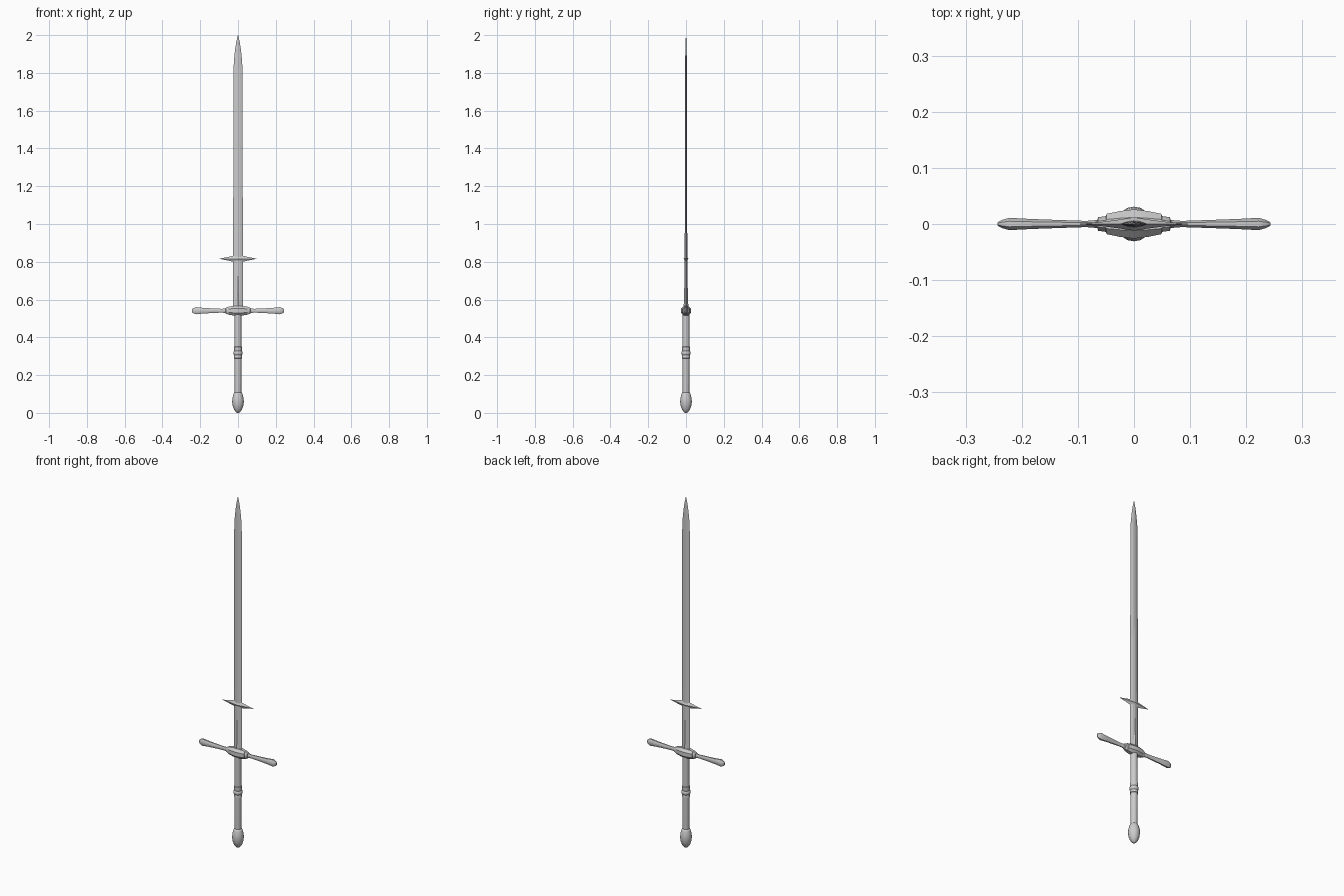
import bpy, bmesh, math

if "Cube" in bpy.data.objects:
    bpy.data.objects.remove(bpy.data.objects["Cube"])


def loft(name, sections, smooth=True):
    """Skin a list of equal-length point rings and cap both ends."""
    bm = bmesh.new()
    rings = [[bm.verts.new(p) for p in s] for s in sections]
    n = len(rings[0])
    for a, b in zip(rings, rings[1:]):
        for i in range(n):
            j = (i + 1) % n
            bm.faces.new((a[i], a[j], b[j], b[i]))
    bm.faces.new(rings[0][::-1])
    bm.faces.new(rings[-1])
    bmesh.ops.remove_doubles(bm, verts=bm.verts, dist=1e-6)
    bmesh.ops.recalc_face_normals(bm, faces=bm.faces)
    mesh = bpy.data.meshes.new(name)
    bm.to_mesh(mesh)
    bm.free()
    ob = bpy.data.objects.new(name, mesh)
    bpy.context.collection.objects.link(ob)
    if smooth:
        bpy.ops.object.select_all(action='DESELECT')
        ob.select_set(True)
        bpy.context.view_layer.objects.active = ob
        bpy.ops.object.shade_smooth_by_angle(angle=math.radians(35))
    return ob


def lathe(name, profile, n=16):
    turn = [2 * math.pi * i / n for i in range(n)]
    return loft(name, [[(r * math.cos(t), r * math.sin(t), z) for t in turn]
                       for r, z in profile])


def blade_ring(w, t, z):
    # bevelled edges around a flat-ish centre with a shallow ridge
    return [(w, 0, z), (w * .4, t * .8, z), (0, t, z), (-w * .4, t * .8, z),
            (-w, 0, z), (-w * .4, -t * .8, z), (0, -t, z), (w * .4, -t * .8, z)]


def bar_ring(x, hy, hz, zc=0.541):
    # octagonal cross-section of the guard
    c = .45
    return [(x, a * hy, zc + b * hz) for a, b in
            ((1, c), (c, 1), (-c, 1), (-1, c), (-1, -c), (-c, -1), (c, -1), (1, -c))]


# blade: half width, half thickness, height
loft("blade", [blade_ring(*s) for s in (
    (.026, .008, .53), (.026, .007, .80), (.025, .006, 1.2), (.024, .005, 1.8),
    (.022, .0045, 1.86), (.016, .0035, 1.92), (.009, .0025, 1.965), (.0008, .0005, 2.0))],
    smooth=False)

# thickened blade root tapering into the ridge
loft("blade_root", [[(w, 0, z), (0, t, z), (-w, 0, z), (0, -t, z)] for w, t, z in (
    (.022, .013, .55), (.016, .010, .62), (.008, .008, .73))], smooth=False)

# pointed side lugs
for side, name in ((-1, "lug_left"), (1, "lug_right")):
    loft(name, [[(side * x, 0, .816 + h), (side * x, -t, .816),
                 (side * x, 0, .816 - h), (side * x, t, .816)] for x, t, h in (
        (0, .012, .021), (.025, .008, .016), (.06, .0035, .008), (.097, .0004, .0005))],
        smooth=False)

# guard arms
for side, name in ((-1, "guard_arm_left"), (1, "guard_arm_right")):
    loft(name, [bar_ring(side * x, y, z) for x, y, z in (
        (.045, .009, .015), (.085, .0055, .010), (.13, .007, .012),
        (.185, .009, .015), (.222, .011, .019), (.236, .007, .014), (.243, .003, .009))])

# guard centre block, mirrored end steps
half = ((.066, .006, .012), (.064, .012, .016), (.05, .014, .021),
        (.049, .018, .021), (.025, .023, .025), (0, .026, .026))
loft("guard_block", [bar_ring(-x, y, z) for x, y, z in half]
     + [bar_ring(x, y, z) for x, y, z in half[-2::-1]])

# grip, its middle ring and the pommel
lathe("grip", [(.017, .09), (.0185, .2), (.019, .32), (.018, .53)])
lathe("grip_ring", [(.018, .288), (.0215, .29), (.0215, .302), (.020, .306), (.024, .312),
                    (.024, .322), (.020, .328), (.0215, .334), (.021, .35), (.018, .352)])
lathe("pommel", [(.004, 0), (.011, .004), (.021, .018), (.028, .038), (.031, .06), (.029, .08),
                 (.024, .098), (.021, .106), (.017, .109)])
